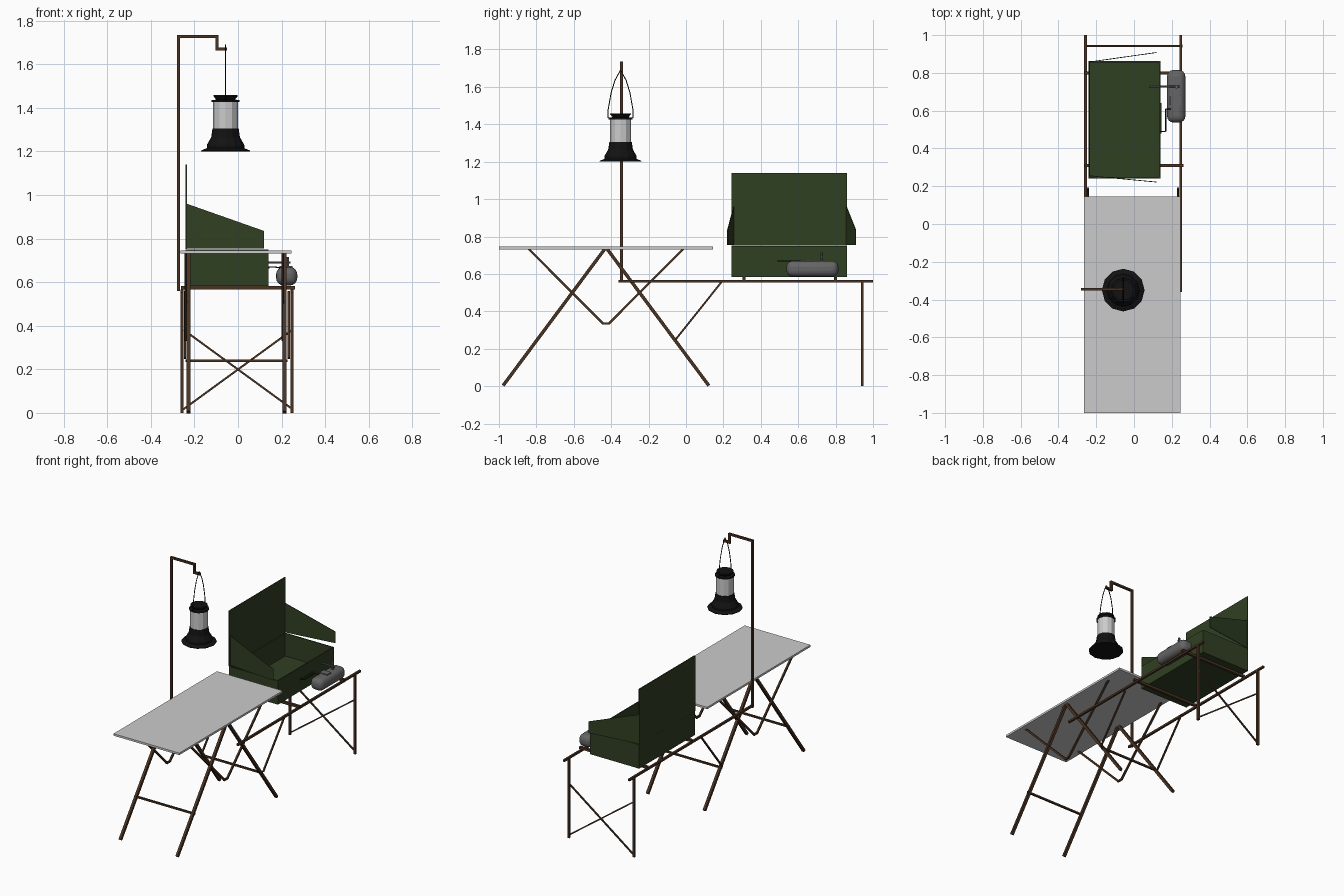
import bpy, bmesh, math
from mathutils import Vector

if "Cube" in bpy.data.objects:
    bpy.data.objects.remove(bpy.data.objects["Cube"])


def material(name, rgb):
    m = bpy.data.materials.new(name)
    m.diffuse_color = (*rgb, 1)
    m.use_nodes = True
    m.node_tree.nodes["Principled BSDF"].inputs["Base Color"].default_value = m.diffuse_color
    return m


BROWN = material("brown_metal", (0.065, 0.032, 0.016))
GREEN = material("green_enamel", (0.03, 0.05, 0.016))
BLACK = material("black_metal", (0.006, 0.006, 0.006))
STEEL = material("dark_steel", (0.13, 0.13, 0.13))


def finish(name, bm, mat=None):
    bmesh.ops.recalc_face_normals(bm, faces=bm.faces)
    me = bpy.data.meshes.new(name)
    bm.to_mesh(me)
    bm.free()
    ob = bpy.data.objects.new(name, me)
    bpy.context.collection.objects.link(ob)
    if mat:
        me.materials.append(mat)
    return ob


def box(name, lo, hi, mat=None):
    bm = bmesh.new()
    bmesh.ops.create_cube(bm, size=1)
    for v in bm.verts:
        v.co = Vector([lo[i] + (v.co[i] + 0.5) * (hi[i] - lo[i]) for i in range(3)])
    return finish(name, bm, mat)


def bar(name, a, b, w=0.016, mat=BROWN, sides=4):
    """Straight tube from a to b; four sides gives a square bar of width w."""
    a, b = Vector(a), Vector(b)
    d = (b - a).normalized()
    u = d.cross(Vector((1, 0, 0)) if abs(d.x) < 0.9 else Vector((0, 0, 1))).normalized()
    v = d.cross(u)
    r = w / 2 / math.cos(math.pi / sides)
    bm = bmesh.new()
    rings = []
    for p in (a, b):
        rings.append([bm.verts.new(p + r * (u * math.cos(t) + v * math.sin(t)))
                      for t in [math.tau * (i + 0.5) / sides for i in range(sides)]])
    for i in range(sides):
        j = (i + 1) % sides
        bm.faces.new((rings[0][i], rings[0][j], rings[1][j], rings[1][i]))
    bm.faces.new(rings[0])
    bm.faces.new(rings[1])
    return finish(name, bm, mat)


def path(name, pts, w, mat, sides=4):
    for a, b in zip(pts, pts[1:]):
        bar(name, a, b, w, mat, sides)


def lathe(name, profile, centre, mat=None, n=12):
    bm = bmesh.new()
    rings = [[bm.verts.new((centre[0] + r * math.cos(math.tau * i / n),
                            centre[1] + r * math.sin(math.tau * i / n), z))
              for i in range(n)] for r, z in profile]
    for lo, hi in zip(rings, rings[1:]):
        for i in range(n):
            j = (i + 1) % n
            bm.faces.new((lo[i], lo[j], hi[j], hi[i]))
    bm.faces.new(rings[0])
    bm.faces.new(rings[-1])
    return finish(name, bm, mat)


# Folding table: top, splayed legs, V braces and rungs
box("table_top", (-0.265, -1, 0.732), (0.245, 0.145, 0.746))
MID = -0.428
for x, xb in ((-0.228, -0.24), (0.213, 0.206)):
    for s in (-1, 1):
        bar("table_leg", (x, MID + s * 0.55, 0.003), (x, MID + s * 0.005, 0.735), 0.018)
        bar("table_brace", (xb, MID + s * 0.415, 0.735), (xb, MID + s * 0.016, 0.335), 0.012)
    bar("brace_link", (xb, MID - 0.022, 0.335), (xb, MID + 0.022, 0.335), 0.012)
for s in (-1, 1):
    bar("table_rung", (-0.24, MID + s * 0.375, 0.24), (0.228, MID + s * 0.375, 0.24), 0.012)

# Stove stand: rails, end legs, diagonals, cross bracing
for x, xd in ((-0.257, -0.243), (0.248, 0.233)):
    bar("stand_rail", (x, -0.36, 0.56), (x, 1.0, 0.56), 0.014)
    bar("stand_leg", (x, 0.942, 0), (x, 0.942, 0.555), 0.015)
    bar("stand_diagonal", (xd, 0.19, 0.557), (xd, -0.055, 0.25), 0.01)
for s in (-1, 1):
    bar("stand_cross_brace", (-s * 0.253, 0.942, 0.015), (s * 0.248, 0.942, 0.38), 0.009)
for y in (0.31, 0.80):
    bar("stove_support", (-0.262, y, 0.575), (0.262, y, 0.575), 0.017)

# Lantern post with stepped hook arm
LX, LY = -0.057, -0.345
box("lantern_post", (-0.28, LY - 0.007, 0.56), (-0.266, LY + 0.007, 1.735), BROWN)
box("post_arm", (-0.266, LY - 0.007, 1.721), (-0.09, LY + 0.007, 1.735), BROWN)
box("arm_drop", (-0.104, LY - 0.007, 1.663), (-0.09, LY + 0.007, 1.721), BROWN)
box("arm_hook", (-0.09, LY - 0.007, 1.663), (-0.05, LY + 0.007, 1.678), BROWN)

# Lantern
C = (LX, -0.35)
lathe("lantern_base", [(0.075, 1.203), (0.113, 1.2), (0.113, 1.204), (0.086, 1.215), (0.086, 1.23),
                       (0.066, 1.265), (0.06, 1.306)], C, BLACK)
lathe("lantern_glass", [(0.057, 1.3), (0.057, 1.432)], C)
lathe("lantern_cap", [(0.064, 1.426), (0.064, 1.436), (0.042, 1.438), (0.055, 1.452),
                      (0.055, 1.459), (0.04, 1.459)], C, BLACK)
for s in (-1, 1):
    path("lantern_handle", [(LX, C[1] + s * dy, z) for dy, z in
                            ((0.067, 1.435), (0.066, 1.48), (0.05, 1.57), (0.03, 1.635), (0.0, 1.69))],
         0.005, BLACK, 6)

# Stove: open case, lid and splayed wind guards
X0, X1, Y0, Y1, Z0, Z1, T = -0.24, 0.14, 0.242, 0.862, 0.583, 0.75, 0.008
box("stove_floor", (X0, Y0, Z0), (X1, Y1, Z0 + T), GREEN)
box("stove_back", (X0, Y0, Z0), (X0 + T, Y1, Z1), GREEN)
box("stove_front", (X1 - T, Y0, Z0), (X1, Y1, Z1), GREEN)
for y in (Y0, Y1 - T):
    box("stove_side", (X0 + T, y, Z0), (X1 - T, y + T, Z1), GREEN)
box("stove_lid", (X0 - 0.002, Y0, 0.752), (X0 + 0.005, Y1, 1.14), GREEN)
for ya, yb in ((0.255, 0.222), (0.858, 0.908)):
    bm = bmesh.new()
    sides = [[bm.verts.new(p) for p in ((X0 + 0.005, ya + d, 0.755), (0.12, yb + d, 0.755),
                                        (0.12, yb + d, 0.835), (X0 + 0.005, ya + d, 0.96))]
             for d in (-0.002, 0.002)]
    bm.faces.new(sides[0])
    bm.faces.new(sides[1])
    for i in range(4):
        j = (i + 1) % 4
        bm.faces.new((sides[0][i], sides[0][j], sides[1][j], sides[1][i]))
    finish("wind_guard", bm, GREEN)

# Fuel tank with valve, pump rod and feed wire
tank = box("fuel_tank", (0.175, 0.537, 0.585), (0.272, 0.815, 0.67), STEEL)
bev = tank.modifiers.new("round", "BEVEL")
bev.width, bev.segments = 0.034, 4
bpy.context.view_layer.objects.active = tank
tank.select_set(True)
bpy.ops.object.shade_smooth_by_angle()
box("tank_valve", (0.19, 0.63, 0.663), (0.25, 0.675, 0.675), STEEL)
bar("pump_stem", (0.225, 0.725, 0.66), (0.225, 0.725, 0.715), 0.016, STEEL, 8)
bar("fuel_pipe", (0.08, 0.727, 0.69), (0.24, 0.727, 0.69), 0.01, STEEL, 8)
path("feed_wire", [(0.135, 0.49, 0.67), (0.168, 0.49, 0.67), (0.168, 0.61, 0.67), (0.195, 0.61, 0.665)],
     0.005, BLACK, 6)
path("front_latch", [(0.142, 0.48, 0.665), (0.142, 0.64, 0.665)], 0.006, GREEN)
